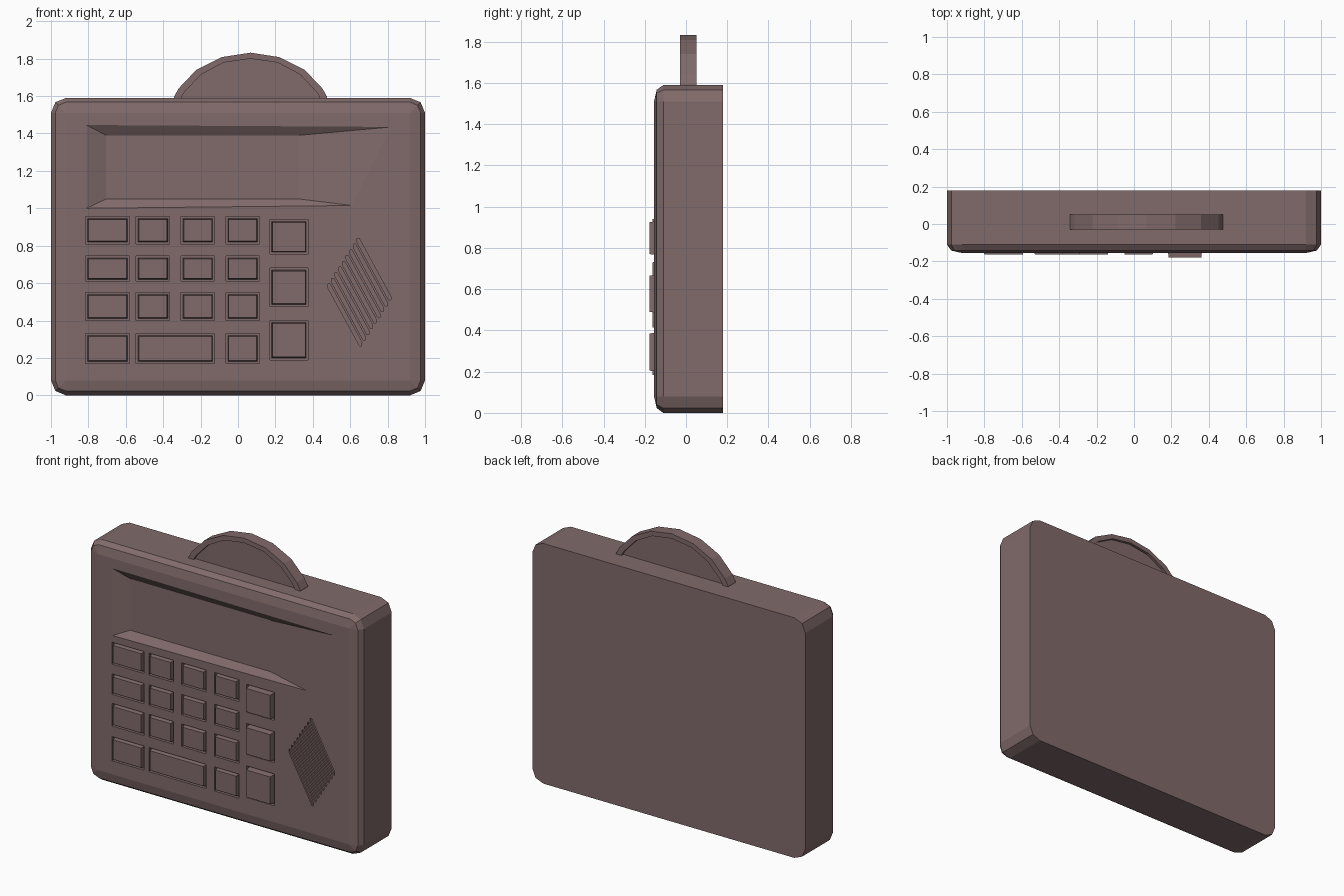
import bpy, bmesh, math

if "Cube" in bpy.data.objects:
    bpy.data.objects.remove(bpy.data.objects["Cube"])

FACE = -0.155   # plane of the front face
BACK = 0.18

plastic = bpy.data.materials.new("plastic")
plastic.diffuse_color = (0.22, 0.145, 0.145, 1)
plastic.use_nodes = True
plastic.node_tree.nodes["Principled BSDF"].inputs["Base Color"].default_value = plastic.diffuse_color


def finish(bm, name):
    bmesh.ops.recalc_face_normals(bm, faces=bm.faces)
    mesh = bpy.data.meshes.new(name)
    bm.to_mesh(mesh)
    bm.free()
    ob = bpy.data.objects.new(name, mesh)
    bpy.context.collection.objects.link(ob)
    mesh.materials.append(plastic)
    return ob


def ring(bm, pts, y):
    return [bm.verts.new((x, y, z)) for x, z in pts]


def bridge(bm, a, b):
    n = len(a)
    for i in range(n):
        j = (i + 1) % n
        bm.faces.new((a[i], a[j], b[j], b[i]))


def prism(bm, pts, y0, y1, front_pts=None):
    """Closed solid between y0 (front) and y1 (back)."""
    a, b = ring(bm, front_pts or pts, y0), ring(bm, pts, y1)
    bm.faces.new(a)
    bm.faces.new(b)
    bridge(bm, a, b)


def rect(x0, x1, z0, z1, inset=0.0):
    return [(x0 + inset, z0 + inset), (x1 - inset, z0 + inset),
            (x1 - inset, z1 - inset), (x0 + inset, z1 - inset)]


# Body: rounded slab, softened front edge, sloped display recess
CORNERS = [(-0.92, 0.08), (0.92, 0.08), (0.92, 1.51), (-0.92, 1.51)]


def outline(r):
    pts = []
    for k, (cx, cz) in enumerate(CORNERS):
        for a in (180, 225, 270):
            t = math.radians(a + 90 * k)
            pts.append((cx + r * math.cos(t), cz + r * math.sin(t)))
    return pts


bm = bmesh.new()
back = ring(bm, outline(0.08), BACK)
side = ring(bm, outline(0.08), -0.11)
soft = ring(bm, outline(0.057), -0.142)
front = ring(bm, CORNERS, FACE)
bm.faces.new(back)
bridge(bm, back, side)
bridge(bm, side, soft)
for k in range(4):
    a, b, c = soft[3 * k:3 * k + 3]
    bm.faces.new((a, b, front[k]))
    bm.faces.new((b, c, front[k]))
    bm.faces.new((c, soft[(3 * k + 3) % 12], front[(k + 1) % 4], front[k]))
rim = ring(bm, [(-0.81, 1.0), (0.61, 1.015), (0.82, 1.435), (-0.81, 1.445)], FACE)
glass = ring(bm, rect(-0.705, 0.325, 1.05, 1.39), FACE + 0.035)
bridge(bm, front, rim)
bridge(bm, rim, glass)
bm.faces.new(glass)
body = finish(bm, "body")

# Key layout
cols = [(-0.815, -0.58), (-0.545, -0.365), (-0.305, -0.125), (-0.065, 0.115)]
rows = [(0.81, 0.955), (0.61, 0.745), (0.40, 0.55)]
small = [c + r for r in rows for c in cols]
small += [c + (0.17, 0.33) for c in (cols[0], (-0.545, -0.125), cols[3])]
large = [(0.17, 0.375) + r for r in ((0.19, 0.40), (0.475, 0.68), (0.755, 0.94))]

# Key pockets and slanted speaker slots, cut from the front
cut = bmesh.new()
for k in small + large:
    prism(cut, rect(*k), FACE - 0.03, FACE + 0.02)
P, U, V = (0.475, 0.585), (0.175, 0.275), (0.18, -0.33)
SLOTS = 9
for i in range(SLOTS):
    u0, u1 = i / SLOTS, (i + 0.62) / SLOTS
    um = (u0 + u1) / 2
    uv = [(u0, 0.03), (um, 0), (u1, 0.03), (u1, 0.97), (um, 1), (u0, 0.97)]
    pts = [(P[0] + u * U[0] + v * V[0], P[1] + u * U[1] + v * V[1]) for u, v in uv]
    prism(cut, pts, FACE - 0.03, FACE + 0.012)
cutter = finish(cut, "front_cutter")
cutter.hide_render = True
mod = body.modifiers.new("pockets", 'BOOLEAN')
mod.operation = 'DIFFERENCE'
mod.solver = 'EXACT'
mod.object = cutter
bpy.context.view_layer.objects.active = body
bpy.ops.object.modifier_apply(modifier="pockets")
bpy.data.objects.remove(cutter)

# Keys
for name, keys, top in (("small_keys", small, -0.163), ("large_keys", large, -0.178)):
    bm = bmesh.new()
    for k in keys:
        prism(bm, rect(*k, 0.01), top, FACE + 0.022, rect(*k, 0.015))
    finish(bm, name)

# Handle: faceted arch with a thinner web inside
half_out = [(0.41, 1.57), (0.41, 1.595), (0.385, 1.64), (0.29, 1.74), (0.155, 1.808)]
half_in = [(0.37, 1.57), (0.37, 1.595), (0.35, 1.625), (0.265, 1.715), (0.145, 1.779)]


def arch(half, peak, cx=0.067):
    return ([(cx - x, z) for x, z in half] + [(cx, peak)]
            + [(cx + x, z) for x, z in reversed(half)])


bm = bmesh.new()
outer, inner = arch(half_out, 1.832), arch(half_in, 1.8)
loops = [ring(bm, p, y) for p, y in ((inner, -0.012), (inner, -0.03), (outer, -0.03),
                                     (outer, 0.05), (inner, 0.05), (inner, 0.032))]
for a, b in zip(loops, loops[1:]):
    bridge(bm, a, b)
bm.faces.new(loops[0])
bm.faces.new(loops[-1])
finish(bm, "handle")
